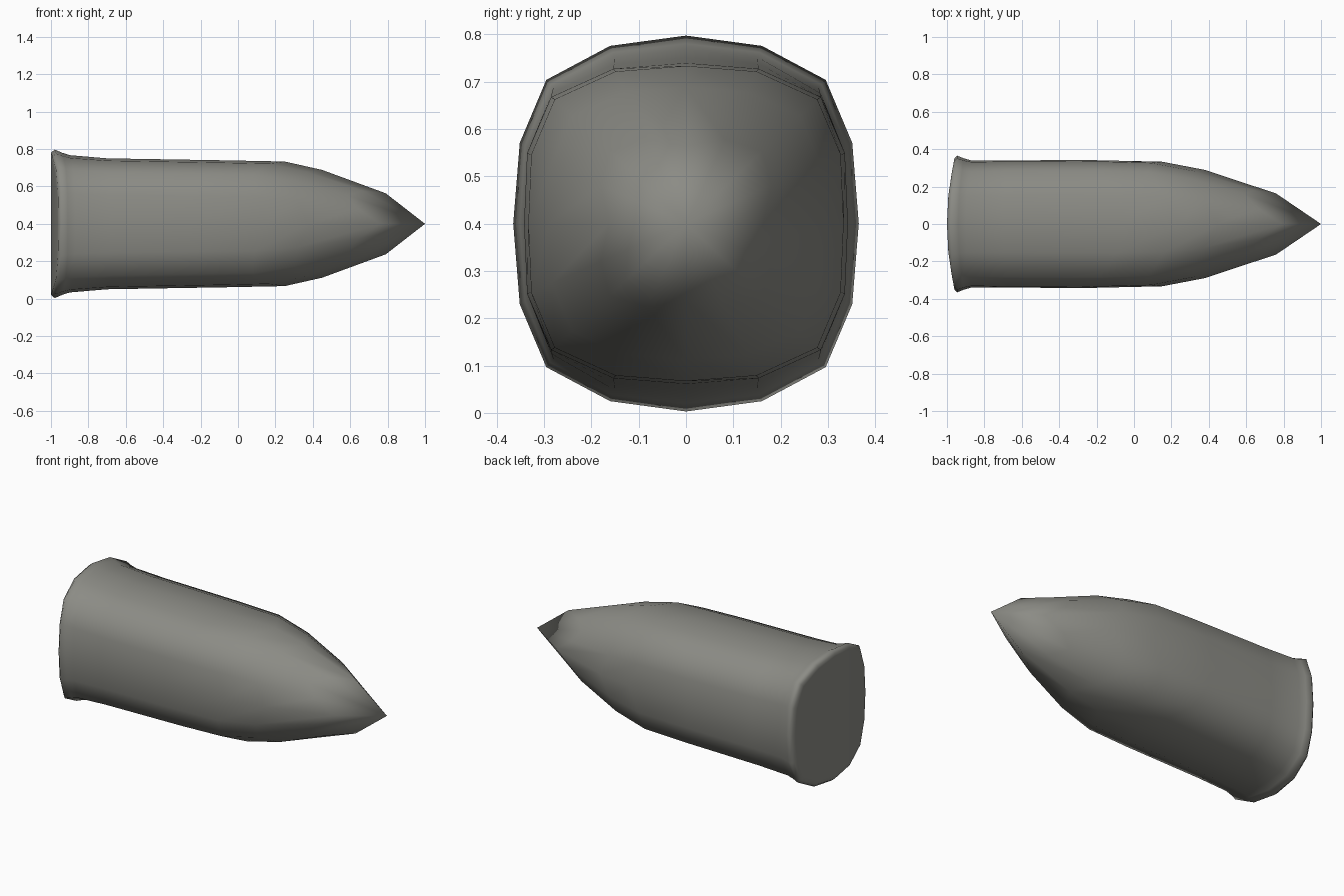
import bpy, bmesh

if "Cube" in bpy.data.objects:
    bpy.data.objects.remove(bpy.data.objects["Cube"])

# One quarter of the squarish 16-sided section, from top to side (y, z)
QUARTER = [(0, 1), (0.445, 0.958), (0.825, 0.78), (0.975, 0.435), (1, 0)]
right = QUARTER + [(y, -z) for y, z in QUARTER[-2::-1]]
SECTION = right + [(-y, z) for y, z in right[-2:0:-1]]

# Stations: x at top/bottom, half height, x at sides, half width,
# corner shift along x, corner scale
STATIONS = [
    (-1.00, 0.380, -0.96, 0.350, 0, 0.98),
    (-0.98, 0.397, -0.945, 0.365, 0, 0.98),
    (-0.94, 0.380, -0.91, 0.351, 0, 0.99),
    (-0.90, 0.367, -0.87, 0.340, 0, 1),
    (-0.70, 0.350, -0.68, 0.340, 0, 1.01),
    (-0.05, 0.339, -0.25, 0.342, 0, 1.01),
    (0.25, 0.333, 0.15, 0.333, -0.10, 1.01),
    (0.45, 0.288, 0.38, 0.289, -0.10, 1.01),
    (0.79, 0.163, 0.76, 0.163, -0.18, 1.20),
]
MID_Z = 0.4

bm = bmesh.new()


def ring(x_top, half_z, x_side, half_y, shift, scale):
    """One curved ring whose corners can be moved separately."""
    verts = []
    for y, z in SECTION:
        d = abs(y * z) / 0.64
        k = 1 + (scale - 1) * d
        verts.append(bm.verts.new((x_top + (x_side - x_top) * y * y + shift * d,
                                   y * half_y * k, MID_Z + z * half_z * k)))
    return verts


n = len(SECTION)


def bridge(a, b):
    for i in range(n):
        j = (i + 1) % n
        bm.faces.new((a[i], a[j], b[j], b[i]))


# Body walls
rings = [ring(*s) for s in STATIONS]
for a, b in zip(rings, rings[1:]):
    bridge(a, b)

# Pointed nose
tip = bm.verts.new((1, 0, MID_Z))
for i in range(n):
    bm.faces.new((rings[-1][i], rings[-1][(i + 1) % n], tip))

# Gently curved rear cap: narrow border, then vertical strips
base = ring(-1.0, 0.355, -0.965, 0.325, 0, 0.98)
bridge(base, rings[0])
for i in range(n // 2 - 1 - 3):
    for s in (1, -1):
        strip = [base[s * i], base[s * (i + 1)],
                 base[s * (7 - i)], base[s * (8 - i)]]
        bm.faces.new(list(dict.fromkeys(strip)))

bmesh.ops.recalc_face_normals(bm, faces=bm.faces)
mesh = bpy.data.meshes.new("bullet")
bm.to_mesh(mesh)
bm.free()
bullet = bpy.data.objects.new("bullet", mesh)
bpy.context.collection.objects.link(bullet)

# Dark grey metal
metal = bpy.data.materials.new("dark_metal")
metal.diffuse_color = (0.26, 0.26, 0.235, 1)
metal.use_nodes = True
metal.node_tree.nodes["Principled BSDF"].inputs["Base Color"].default_value = metal.diffuse_color
mesh.materials.append(metal)

# Smooth all over
bpy.context.view_layer.objects.active = bullet
bullet.select_set(True)
bpy.ops.object.shade_smooth_by_angle(angle=2.0)
